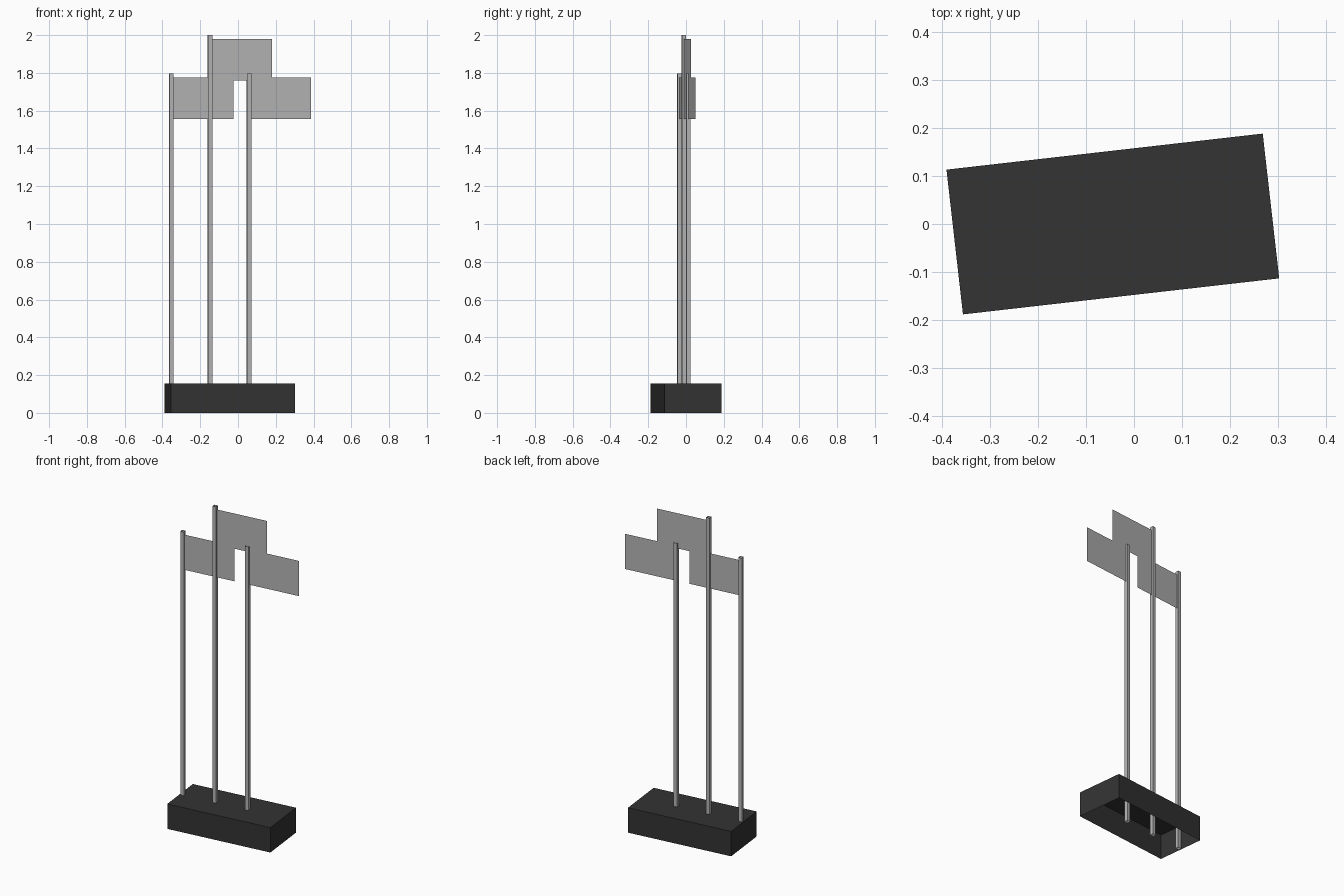
import bpy, bmesh, math
from mathutils import Matrix

cube = bpy.data.objects.get("Cube")
if cube:
    bpy.data.objects.remove(cube, do_unlink=True)

# The whole stand is turned slightly about the vertical axis
PLACE = Matrix.Translation((-0.044, 0, 0)) @ Matrix.Rotation(math.radians(6.5), 4, 'Z')


def material(name, value):
    mat = bpy.data.materials.new(name)
    mat.use_nodes = True
    colour = (value, value, value, 1)
    mat.diffuse_color = colour
    mat.node_tree.nodes["Principled BSDF"].inputs["Base Color"].default_value = colour
    return mat


def add_object(name, bm, mat):
    mesh = bpy.data.meshes.new(name)
    bm.to_mesh(mesh)
    bm.free()
    mesh.materials.append(mat)
    obj = bpy.data.objects.new(name, mesh)
    obj.matrix_world = PLACE
    bpy.context.collection.objects.link(obj)


def open_box(name, x, size, mat, open_top):
    """Box standing on the ground, without a floor and optionally without a lid."""
    bm = bmesh.new()
    bmesh.ops.create_cube(bm, size=1, matrix=Matrix.Translation((x, 0, size[2] / 2))
                          @ Matrix.Diagonal((*size, 1)))
    bm.normal_update()
    gone = [f for f in bm.faces if f.normal.z < -0.5 or (open_top and f.normal.z > 0.5)]
    bmesh.ops.delete(bm, geom=gone, context='FACES')
    add_object(name, bm, mat)


def flag(name, x, top, mat):
    """Thin rectangular sheet starting at the pole."""
    bm = bmesh.new()
    x0, x1, z0 = x + POLE / 2, x + POLE / 2 + 0.32, top - 0.219
    bm.faces.new([bm.verts.new(p) for p in
                  ((x0, 0, z0), (x1, 0, z0), (x1, 0, top), (x0, 0, top))])
    add_object(name, bm, mat)


charcoal = material("charcoal", 0.033)
grey = material("light grey", 0.46)
POLE = 0.022

# Base block, hollow underneath
open_box("base", 0, (0.662, 0.303, 0.155), charcoal, False)

# Three hollow poles, each with a flag
for side, x, height in (("right", -0.312, 1.797), ("middle", -0.105, 2.0), ("left", 0.103, 1.797)):
    open_box(side + "_pole", x, (POLE, POLE, height), grey, True)
    flag(side + "_flag", x, height - 0.021, grey)
